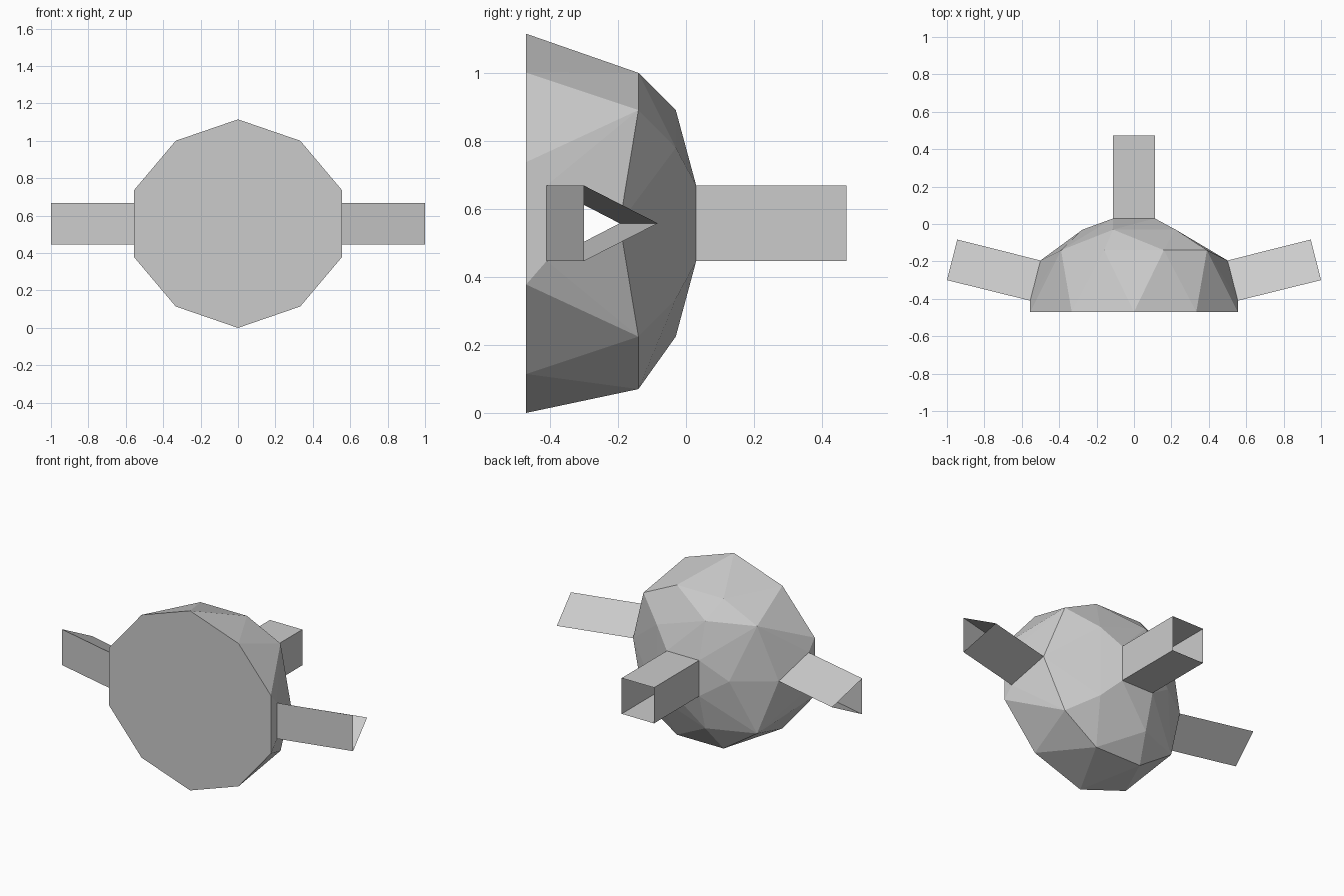
import bpy
import bmesh
from mathutils import Vector

cube = bpy.data.objects.get("Cube")
if cube:
    bpy.data.objects.remove(cube, do_unlink=True)

grey = bpy.data.materials.new("plain grey")
grey.use_nodes = True
colour = (0.6, 0.6, 0.6, 1)
grey.diffuse_color = colour
grey.node_tree.nodes["Principled BSDF"].inputs["Base Color"].default_value = colour

MID = 0.5575          # height of the horizontal mirror plane
HALF = 0.111          # half width of the tubes


def finish(name, bm):
    mesh = bpy.data.meshes.new(name)
    bm.to_mesh(mesh)
    bm.free()
    mesh.materials.append(grey)
    obj = bpy.data.objects.new(name, mesh)
    bpy.context.collection.objects.link(obj)
    return obj


def tube(name, base, tip):
    """Open-ended tube between two matching outlines."""
    bm = bmesh.new()
    a = [bm.verts.new(p) for p in base]
    b = [bm.verts.new(p) for p in tip]
    for i in range(len(a)):
        j = (i + 1) % len(a)
        bm.faces.new((a[i], a[j], b[j], b[i]))
    # turn the walls outward from the tube axis
    middle = sum((v.co for v in a + b), Vector()) / len(a + b)
    for f in bm.faces:
        f.normal_update()
        if f.normal.dot(f.calc_center_median() - middle) < 0:
            f.normal_flip()
    finish(name, bm)


def arm_outline(side, front, back):
    """Triangle with an upright front edge and a point at the back."""
    (fx, fy), (bx, by) = front, back
    return [Vector((side * fx, fy, MID + HALF)),
            Vector((side * bx, by, MID)),
            Vector((side * fx, fy, MID - HALF))]


def square(y):
    return [Vector((sx * HALF, y, MID + sz * HALF))
            for sx, sz in ((1, 1), (1, -1), (-1, -1), (-1, 1))]


# Outlines shared by the dome openings and the tubes
arm_bases = {s: arm_outline(s, (0.555, -0.41), (0.5, -0.195)) for s in (1, -1)}
socket = square(0.03)

# Faceted dome: flat front, decagon rim, two inner rings, three openings
points = list(socket) + arm_bases[1] + arm_bases[-1]
for up in (1, -1):
    for side in (1, -1):
        points += [Vector((side * x, y, MID + up * z)) for x, y, z in (
            (0.555, -0.47, 0.18), (0.333, -0.47, 0.443), (0.39, -0.14, 0.333))]
        # upper and lower shoulders differ slightly
        points.append(Vector((side * 0.16, -0.14, 1.0 if up > 0 else 0.07)))
    points += [Vector((0, -0.47, MID + up * 0.5575)),
               Vector((0.222, -0.03, MID + up * 0.222)),
               Vector((-HALF, -0.03, MID + up * 0.333))]
points.append(Vector((-0.275, -0.03, MID)))

bm = bmesh.new()
for p in points:
    bm.verts.new(p)
bmesh.ops.remove_doubles(bm, verts=bm.verts[:], dist=0.001)
bmesh.ops.convex_hull(bm, input=bm.verts[:])
openings = [socket, arm_bases[1], arm_bases[-1]]


def in_opening(face):
    return any(all(any((v.co - p).length < 0.001 for p in ring)
                   for v in face.verts) for ring in openings)


bmesh.ops.recalc_face_normals(bm, faces=bm.faces[:])
bmesh.ops.delete(bm, geom=[f for f in bm.faces if in_opening(f)],
                 context='FACES_ONLY')
front = [e for e in bm.edges if len(e.link_faces) == 2
         and all(f.normal.y < -0.999 for f in e.link_faces)]
bmesh.ops.dissolve_edges(bm, edges=front, use_verts=False)
finish("dome", bm)

# Tubes: one to the back, one to each side
tube("back_tube", socket, square(0.472))
for side, name in ((1, "left_tube"), (-1, "right_tube")):
    tube(name, arm_bases[side], arm_outline(side, (1.0, -0.30), (0.945, -0.083)))
